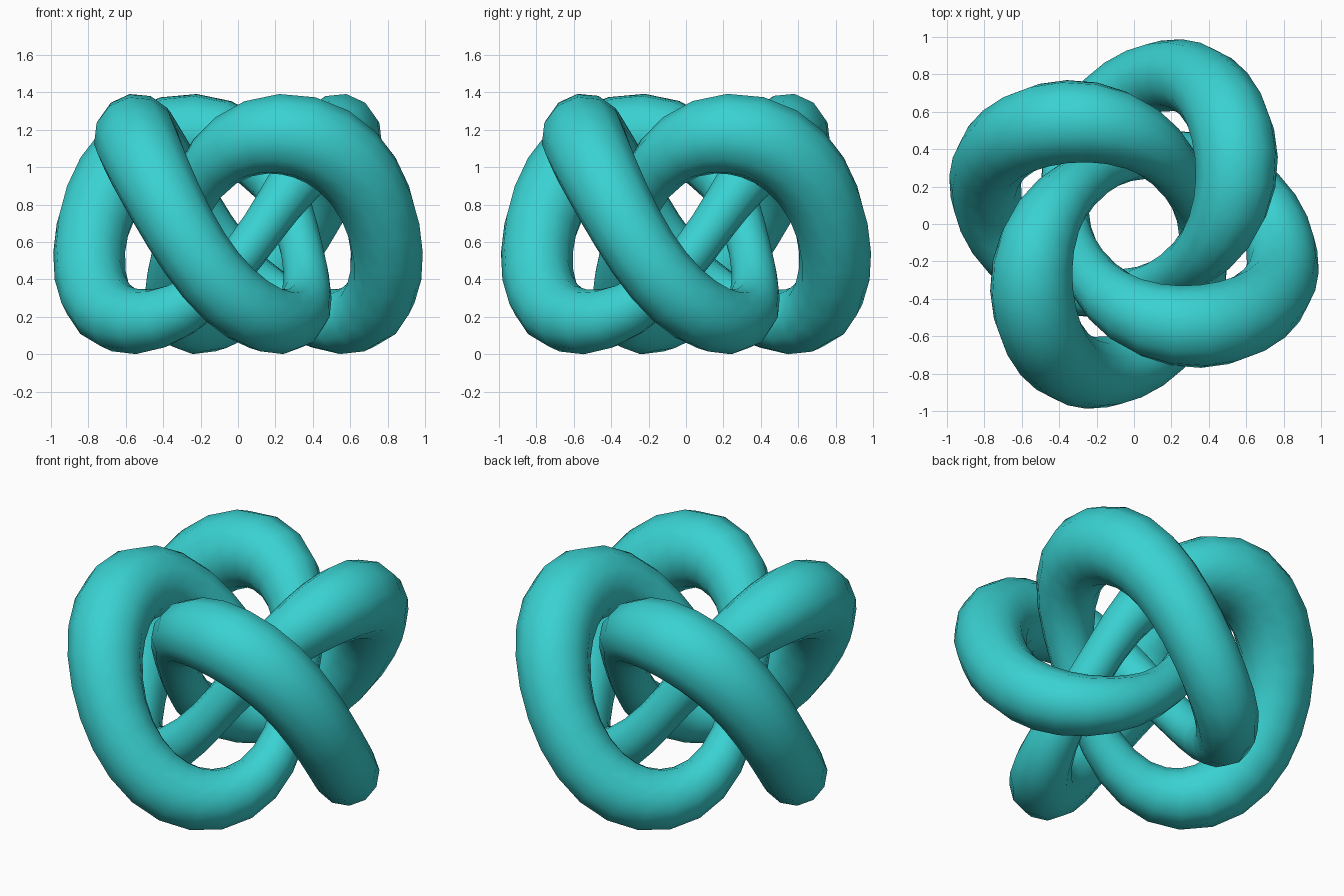
import bpy
import math

if "Cube" in bpy.data.objects:
    bpy.data.objects.remove(bpy.data.objects["Cube"])

STEPS = 96           # rings along the knot
R, A, H = 0.588, 0.25, 0.501   # main radius, lobe size, height swing
MID_Z = 0.675
TURN = math.radians(-22)
SWAY = math.radians(22)        # slows the path on the outside of each lobe


def knot_point(t):
    """Closed path: three turns around z, four lobes."""
    r = R + A * math.cos(4 * t)
    angle = TURN - 3 * t + SWAY * math.sin(4 * t)
    return r * math.cos(angle), r * math.sin(angle), MID_Z + H * math.sin(4 * t)


def thickness(t):
    """Thick on the outside and top, thin near the centre and bottom."""
    return (0.177 + 0.0395 * math.cos(4 * t) + 0.022 * math.sin(4 * t)
            - 0.0187 * math.cos(8 * t))


# Knot path with a round bevel
curve = bpy.data.curves.new("knot_tube", "CURVE")
curve.dimensions = "3D"
curve.twist_mode = "MINIMUM"
curve.bevel_depth = 1.0
curve.bevel_resolution = 4
spline = curve.splines.new("POLY")
spline.points.add(STEPS - 1)
spline.use_cyclic_u = True
for i, p in enumerate(spline.points):
    t = 2 * math.pi * i / STEPS
    p.co = (*knot_point(t), 1.0)
    p.radius = thickness(t)

# Turn the path into a mesh tube
knot = bpy.data.objects.new("knot_tube", curve)
bpy.context.collection.objects.link(knot)
bpy.context.view_layer.objects.active = knot
knot.select_set(True)
bpy.ops.object.convert(target="MESH")
knot = bpy.context.object
bpy.ops.object.shade_smooth_by_angle(angle=math.radians(50))

# Single teal colour
teal = bpy.data.materials.new("teal")
teal.diffuse_color = (0.042, 0.64, 0.64, 1.0)
teal.use_nodes = True
teal.node_tree.nodes["Principled BSDF"].inputs["Base Color"].default_value = teal.diffuse_color
knot.data.materials.clear()
knot.data.materials.append(teal)
